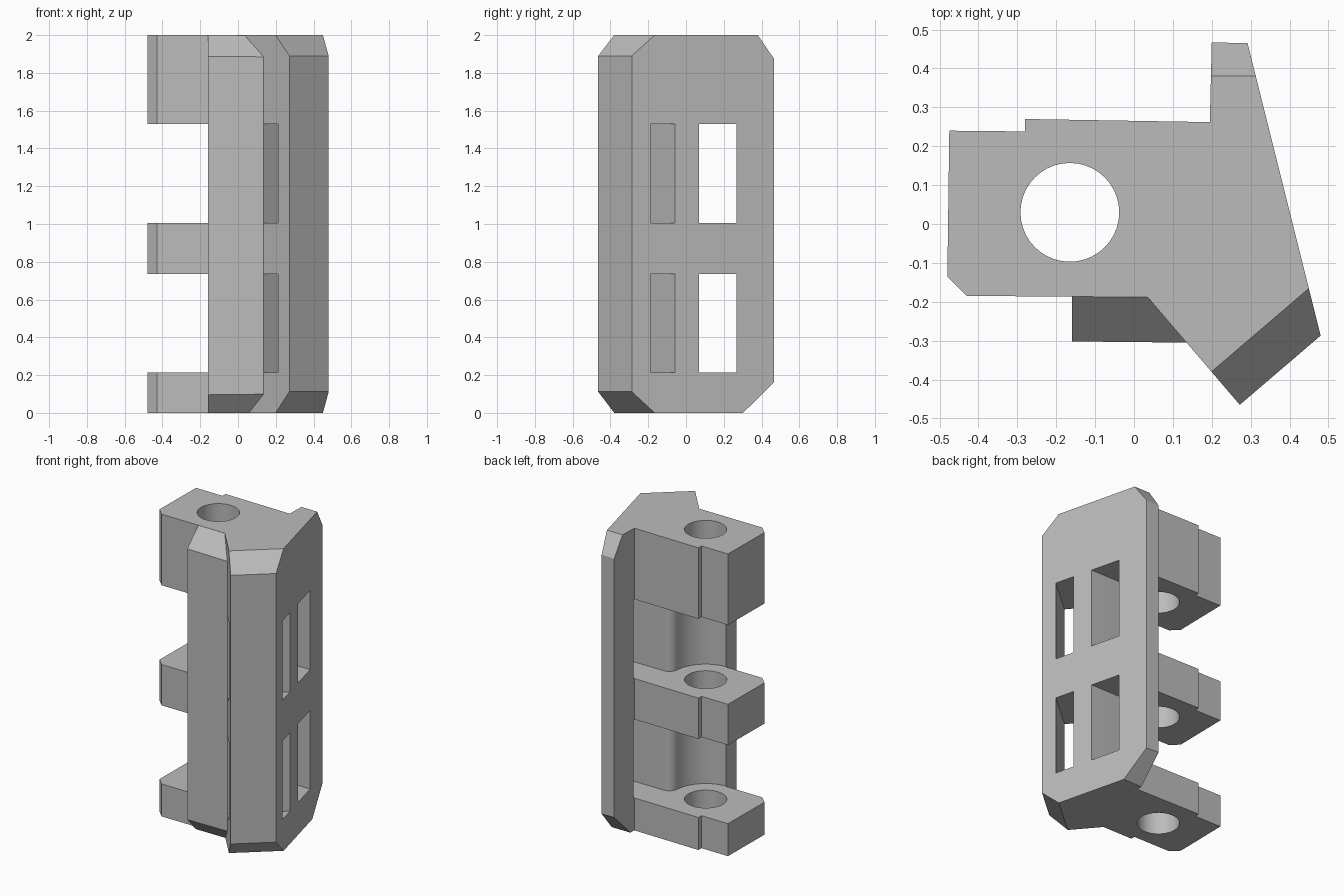
import bpy, bmesh, math
from mathutils import Vector

cube = bpy.data.objects.get("Cube")
if cube:
    bpy.data.objects.remove(cube, do_unlink=True)

grey = bpy.data.materials.new("mid_grey")
grey.use_nodes = True
grey.diffuse_color = (0.5, 0.5, 0.5, 1)
grey.node_tree.nodes["Principled BSDF"].inputs["Base Color"].default_value = (0.5, 0.5, 0.5, 1)


def solid(name, points, sweep):
    """Closed prism: a planar outline swept along a vector."""
    bm = bmesh.new()
    face = bm.faces.new([bm.verts.new(p) for p in points])
    top = bmesh.ops.extrude_face_region(bm, geom=[face])["geom"]
    bmesh.ops.translate(bm, vec=sweep, verts=[v for v in top if isinstance(v, bmesh.types.BMVert)])
    bmesh.ops.recalc_face_normals(bm, faces=bm.faces)
    mesh = bpy.data.meshes.new(name)
    bm.to_mesh(mesh)
    bm.free()
    mesh.materials.append(grey)
    obj = bpy.data.objects.new(name, mesh)
    bpy.context.collection.objects.link(obj)
    return obj


def column(name, outline, low, high):
    return solid(name, [(x, y, low) for x, y in outline], (0, 0, high - low))


def wedge(start, along, outward, inner, outer):
    """Chamfer cutter through two (offset, height) points, running along an edge."""
    (a, za), (b, zb) = inner, outer
    slope = (zb - za) / (b - a)
    grow = 0.1
    section = [(a - grow, za - slope * grow), (b + grow, zb + slope * grow),
               (b + grow, za - slope * grow)]
    return solid("chamfer_cutter", [start + outward * s + Vector((0, 0, z)) for s, z in section], along)


def combine(target, tool, operation="DIFFERENCE"):
    bpy.context.view_layer.objects.active = target
    mod = target.modifiers.new(operation, "BOOLEAN")
    mod.operation, mod.solver, mod.object = operation, "EXACT", tool
    bpy.ops.object.modifier_apply(modifier=mod.name)
    bpy.data.objects.remove(tool, do_unlink=True)


# Main body with hinge arm, rear tab and angled front plate
body = column("hinge_bracket", [
    (-0.475, 0.24), (-0.28, 0.238), (-0.28, 0.27), (0.195, 0.262), (0.2, 0.467),
    (0.292, 0.465), (0.48, -0.287), (0.272, -0.465), (0.035, -0.188),
    (-0.43, -0.185), (-0.48, -0.135)], 0, 2)

# Front and rear chamfers of the plate
edge = Vector((0.208, 0.178, 0))
out = Vector((edge.y, -edge.x, 0)).normalized()
corner = Vector((0.272, -0.465, 0))
back = Vector((0, 1, 0))
side = Vector((0.1, 0, 0))
for start, along, outward, inner, outer in [
        (corner - edge * 0.1, edge * 1.5, out, (-0.112, 2), (0, 1.89)),
        (corner - edge * 0.1, edge * 1.5, out, (-0.112, 0), (0, 0.112)),
        (side, Vector((0.5, 0, 0)), back, (0.38, 2), (0.466, 1.875)),
        (side, Vector((0.5, 0, 0)), back, (0.302, 0), (0.466, 0.162))]:
    combine(body, wedge(start, along, outward, inner, outer))

# Front block, chamfered at both ends
block = column("front_block", [(-0.16, -0.12), (-0.16, -0.302), (0.135, -0.305),
                               (0.035, -0.188), (-0.02, -0.12)], 0, 2)
for inner, outer in [((0.187, 2), (0.303, 1.887)), ((0.215, 0), (0.303, 0.097))]:
    combine(block, wedge(Vector((-0.4, 0, 0)), Vector((0.8, 0, 0)), -back, inner, outer))
combine(body, block, "UNION")

# Knuckle gaps: flat wall, rounded shoulder, then clearance around the pin
pin = Vector((-0.165, 0.03))
clear, fillet, wall = 0.22, 0.06, 0.07
mid = Vector((pin.x + math.sqrt((clear + fillet) ** 2 - (wall - fillet - pin.y) ** 2), wall - fillet))
meet = math.atan2(mid.y - pin.y, mid.x - pin.x)


def arc(centre, radius, begin, end, steps):
    angles = [begin + (end - begin) * i / steps for i in range(steps + 1)]
    return [(centre.x + radius * math.cos(a), centre.y + radius * math.sin(a)) for a in angles]


gap = [(0.7, wall)] + arc(mid, fillet, math.pi / 2, math.pi + meet, 10)
gap += arc(pin, clear, meet, -math.pi / 2, 20)[1:]
gap += [(-0.165, -0.25), (-0.7, -0.25), (-0.7, 0.5), (0.19, 0.5), (0.19, 0.268), (0.7, 0.268)]

# Slot running square through the angled plate
run = edge.normalized().to_2d()
near, far = Vector((0.135, -0.305)), Vector((0.212, -0.395))
slot = [near - run * 0.1, near + run * 0.6, far + run * 0.6, far - run * 0.1]

for low, high in [(0.215, 0.735), (1.005, 1.53)]:
    combine(body, column("gap_cutter", gap, low, high))
    combine(body, column("slot_cutter", slot, low, high))

# Pin hole
combine(body, column("pin_cutter", arc(pin, 0.127, 0, math.tau, 40)[:-1], -0.1, 2.1))

bpy.ops.object.select_all(action="DESELECT")
body.select_set(True)
bpy.context.view_layer.objects.active = body
bpy.ops.object.shade_smooth_by_angle(angle=math.radians(25))
